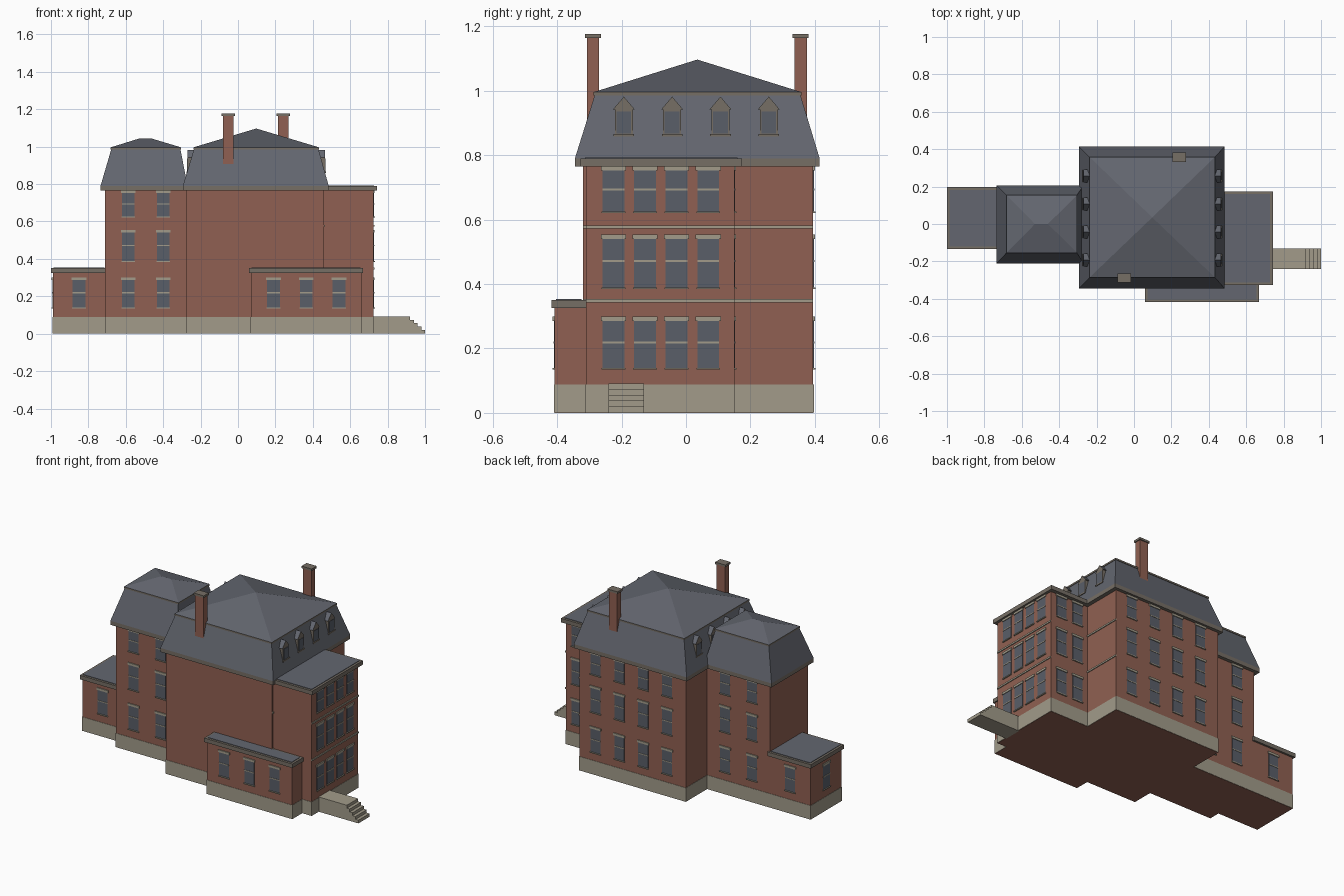
import bpy, bmesh

old = bpy.data.objects.get("Cube")
if old:
    bpy.data.objects.remove(old, do_unlink=True)


def material(name, rgb):
    m = bpy.data.materials.new(name)
    m.use_nodes = True
    m.diffuse_color = (*rgb, 1)
    m.node_tree.nodes["Principled BSDF"].inputs["Base Color"].default_value = (*rgb, 1)
    return m


BRICK, STONE, SLATE, TRIM, GLASS = range(5)
MATS = [
    material("brick", (0.28, 0.118, 0.084)),
    material("pale_stone", (0.36, 0.33, 0.255)),
    material("slate", (0.125, 0.134, 0.16)),
    material("cornice_taupe", (0.18, 0.157, 0.13)),
    material("window_glass", (0.1, 0.112, 0.14)),
]


class Part:
    """Collects simple solids into one named object."""

    def __init__(self, name):
        self.name, self.bm = name, bmesh.new()

    def loft(self, rings, mat):
        # Stacked rectangles (x0, x1, y0, y1, z) joined into a closed solid
        loops = [[self.bm.verts.new(p) for p in
                  ((a, c, z), (b, c, z), (b, d, z), (a, d, z))]
                 for a, b, c, d, z in rings]
        faces = [loops[0][::-1], loops[-1]]
        for lo, hi in zip(loops, loops[1:]):
            for i in range(4):
                j = (i + 1) % 4
                faces.append((lo[i], lo[j], hi[j], hi[i]))
        for f in faces:
            self.bm.faces.new(f).material_index = mat

    def box(self, x0, x1, y0, y1, z0, z1, mat):
        self.loft([(x0, x1, y0, y1, z0), (x0, x1, y0, y1, z1)], mat)

    def wall_plate(self, axis, at, side, c, width, z0, z1, depth, mat):
        # Thin plate on a wall facing along x or y
        lo, hi = sorted((at - side * 0.002, at + side * depth))
        a, b = c - width / 2, c + width / 2
        if axis == "x":
            self.box(lo, hi, a, b, z0, z1, mat)
        else:
            self.box(a, b, lo, hi, z0, z1, mat)

    def finish(self):
        bmesh.ops.remove_doubles(self.bm, verts=self.bm.verts, dist=0.00001)
        bmesh.ops.recalc_face_normals(self.bm, faces=self.bm.faces)
        mesh = bpy.data.meshes.new(self.name)
        self.bm.to_mesh(mesh)
        self.bm.free()
        for m in MATS:
            mesh.materials.append(m)
        obj = bpy.data.objects.new(self.name, mesh)
        bpy.context.collection.objects.link(obj)
        return obj


# Wall footprints: x0, x1, y0, y1, height
BLOCKS = {
    "main_block": (-0.275, 0.46, -0.32, 0.395, 0.77),
    "tower_block": (-0.71, -0.27, -0.19, 0.185, 0.77),
    "east_bay": (0.45, 0.725, -0.31, 0.15, 0.77),
    "west_wing": (-0.99, -0.7, -0.12, 0.185, 0.33),
    "south_wing": (0.07, 0.66, -0.408, -0.31, 0.33),
}
for name, (x0, x1, y0, y1, h) in BLOCKS.items():
    walls = Part(name + "_walls")
    walls.box(x0, x1, y0, y1, 0, h, BRICK)
    walls.finish()
    base = Part(name + "_foundation")
    g = 0.002
    base.box(x0 - g, x1 + g, y0 - g, y1 + g, 0.001, 0.088, STONE)
    base.finish()

# Flat roofs: taupe cornice with an inset slate deck
FLAT = {
    "east_bay": (0.45, 0.742, -0.327, 0.174, 0.765),
    "west_wing": (-1.0, -0.7, -0.133, 0.197, 0.325),
    "south_wing": (0.058, 0.668, -0.418, -0.31, 0.325),
}
for name, (x0, x1, y0, y1, z) in FLAT.items():
    roof = Part(name + "_flat_roof")
    roof.box(x0, x1, y0, y1, z, z + 0.025, TRIM)
    g = 0.014
    roof.box(x0 + g, x1 - g, y0 + g, y1 - g, z + 0.02, z + 0.028, SLATE)
    roof.finish()


# Mansard roofs: cornice, steep slopes, upper moulding, shallow hip
def mansard(name, eave, top, peak):
    roof = Part(name)
    roof.box(*eave, 0.765, 0.79, TRIM)
    roof.loft([(*eave, 0.79), (*top, 0.988)], SLATE)
    x0, x1, y0, y1 = top
    lip = (x0 - 0.004, x1 + 0.004, y0 - 0.004, y1 + 0.004)
    roof.box(*lip, 0.986, 0.996, TRIM)
    roof.loft([(*lip, 0.996), peak], SLATE)
    roof.finish()


mansard("main_roof", (-0.295, 0.485, -0.345, 0.415),
        (-0.235, 0.43, -0.283, 0.355), (0.0975, 0.0976, 0.035, 0.0351, 1.097))
mansard("tower_roof", (-0.735, -0.27, -0.21, 0.206),
        (-0.677, -0.308, -0.15, 0.15), (-0.53, -0.46, -0.0005, 0.0005, 1.043))

# Sash windows by storey: glass bottom, glass top
STOREYS = [(0.14, 0.286), (0.39, 0.54), (0.626, 0.752)]


def windows(name, axis, at, side, centres, storeys=STOREYS, width=0.068):
    part = Part(name)
    for c in centres:
        for z0, z1 in storeys:
            mid = z0 + 0.54 * (z1 - z0)
            part.wall_plate(axis, at, side, c, width, z0, z1, 0.002, GLASS)
            part.wall_plate(axis, at, side, c, width + 0.01, z1, z1 + 0.014, 0.006, STONE)
            part.wall_plate(axis, at, side, c, width + 0.006, z0 - 0.006, z0, 0.007, STONE)
            part.wall_plate(axis, at, side, c, width, mid - 0.003, mid + 0.003, 0.004, STONE)
    part.finish()


ground = STOREYS[:1]
windows("bay_east_windows", "x", 0.725, 1, [-0.225 + 0.098 * i for i in range(4)])
windows("bay_north_windows", "y", 0.15, 1, [0.535, 0.65])
windows("main_north_windows", "y", 0.395, 1, [-0.147 + 0.165 * i for i in range(4)])
windows("tower_front_windows", "y", -0.19, -1, [-0.587, -0.4])
windows("tower_back_windows", "y", 0.185, 1, [-0.587, -0.4])
windows("west_wing_front_window", "y", -0.12, -1, [-0.85], ground)
windows("west_wing_back_window", "y", 0.185, 1, [-0.85], ground)
windows("west_wing_end_window", "x", -0.99, -1, [0.03], ground)
windows("south_wing_windows", "y", -0.408, -1, [0.19, 0.365, 0.54], ground)

# Stone belt courses on the east walls
belts = Part("belt_courses")
for z in (0.348, 0.577):
    belts.wall_plate("x", 0.46, 1, 0.0375, 0.715, z - 0.005, z + 0.005, 0.005, STONE)
    belts.wall_plate("x", 0.725, 1, -0.08, 0.46, z - 0.005, z + 0.005, 0.005, STONE)
belts.finish()

# Gabled dormers on the east and west slopes
for side, label in ((1, "east"), (-1, "west")):
    for i in range(4):
        y = -0.193 + 0.15 * i
        part = Part(f"{label}_dormer_{i + 1}")
        face = 0.0975 + side * 0.368
        back = 0.0975 + side * 0.325
        profile = [(-0.028, 0.86), (0.028, 0.86), (0.028, 0.942), (0.034, 0.942),
                   (0, 0.982), (-0.034, 0.942), (-0.028, 0.942)]
        near = [part.bm.verts.new((face, y + a, z)) for a, z in profile]
        far = [part.bm.verts.new((back, y + a, z)) for a, z in profile]
        part.bm.faces.new(near)
        part.bm.faces.new(far[::-1])
        for k in range(len(near)):
            j = (k + 1) % len(near)
            part.bm.faces.new((near[k], far[k], far[j], near[j]))
        bmesh.ops.recalc_face_normals(part.bm, faces=part.bm.faces)
        for f in part.bm.faces:
            f.material_index = SLATE if f.normal.z > 0.3 else TRIM
        part.wall_plate("x", face, side, y, 0.046, 0.868, 0.936, 0.002, GLASS)
        part.wall_plate("x", face, side, y, 0.064, 0.858, 0.866, 0.005, TRIM)
        part.finish()

# Brick chimneys with caps
for name, x, y in (("front_chimney", -0.052, -0.289), ("back_chimney", 0.242, 0.356)):
    part = Part(name)
    part.box(x - 0.029, x + 0.029, y - 0.019, y + 0.019, 0.78, 1.166, BRICK)
    part.box(x - 0.035, x + 0.035, y - 0.025, y + 0.025, 1.164, 1.177, TRIM)
    part.finish()

# Entrance landing and steps
steps = Part("entrance_steps")
for i in range(5):
    start = 0.72 if i == 0 else 0.9 + 0.02 * i
    steps.box(start, 0.92 + 0.02 * i, -0.24, -0.13, 0, 0.092 - 0.018 * i, STONE)
steps.finish()
